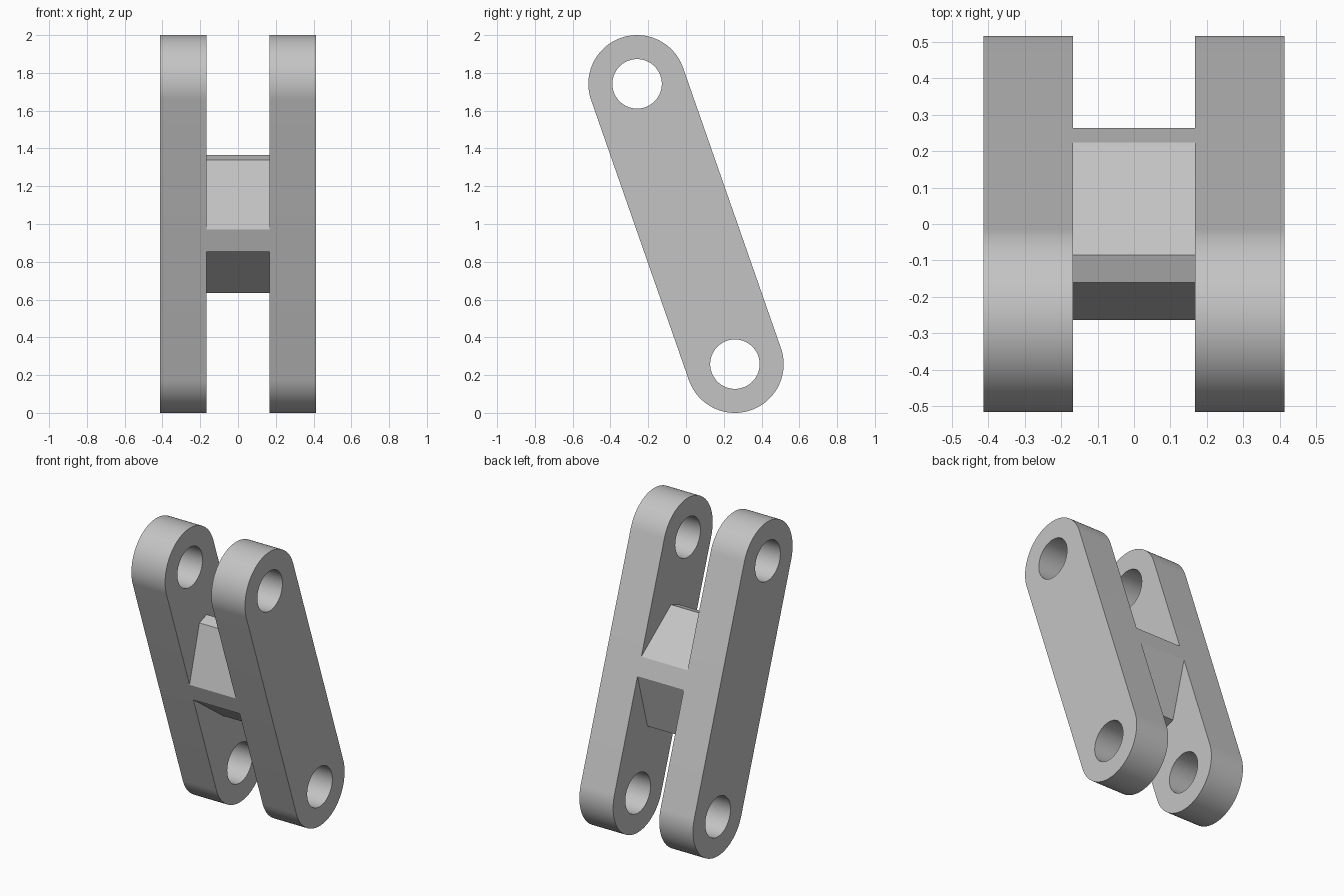
import bpy
import bmesh
from math import atan2, cos, hypot, pi, radians, sin
from mathutils import Matrix

if "Cube" in bpy.data.objects:
    bpy.data.objects.remove(bpy.data.objects["Cube"], do_unlink=True)

RADIUS = 0.258          # rounded end of each side plate
HOLE = 0.131            # pin hole
PIN_Y, PIN_Z = 0.259, 0.742
HALF = hypot(PIN_Y, PIN_Z)
INNER, OUTER = 0.168, 0.413
STEPS = 48

# Link leans forward; profiles are drawn upright and then tilted
TILT = Matrix.Translation((0, 0, 1)) @ Matrix.Rotation(atan2(PIN_Y, PIN_Z), 4, "X")

grey = bpy.data.materials.new("plain grey")
grey.use_nodes = True
grey.diffuse_color = (0.55, 0.55, 0.55, 1)
shader = next(n for n in grey.node_tree.nodes if n.type == "BSDF_PRINCIPLED")
shader.inputs["Base Color"].default_value = grey.diffuse_color


def arc(centre, radius, start, sweep, steps):
    return [(radius * cos(start + sweep * i / steps),
             centre + radius * sin(start + sweep * i / steps)) for i in range(steps + 1)]


def prism(name, profile, x0, x1):
    """Extrude a (y, z) profile along x and tilt it."""
    bm = bmesh.new()
    face = bm.faces.new([bm.verts.new((x0, y, z)) for y, z in profile])
    grown = bmesh.ops.extrude_face_region(bm, geom=[face])["geom"]
    bmesh.ops.translate(bm, vec=(x1 - x0, 0, 0),
                        verts=[g for g in grown if isinstance(g, bmesh.types.BMVert)])
    bm.transform(TILT)
    bmesh.ops.recalc_face_normals(bm, faces=bm.faces)
    mesh = bpy.data.meshes.new(name)
    bm.to_mesh(mesh)
    bm.free()
    mesh.materials.append(grey)
    obj = bpy.data.objects.new(name, mesh)
    bpy.context.collection.objects.link(obj)
    return obj


def drill(obj, cutter):
    """Cut the cutter out of the object, then discard it."""
    cutter.hide_render = True
    cut = obj.modifiers.new("pin hole", "BOOLEAN")
    cut.operation = "DIFFERENCE"
    cut.solver = "EXACT"
    cut.object = cutter
    bpy.context.view_layer.objects.active = obj
    bpy.ops.object.modifier_apply(modifier=cut.name)
    bpy.data.objects.remove(cutter, do_unlink=True)


# Side plates with a pin hole at each end
capsule = arc(HALF, RADIUS, 0, pi, STEPS) + arc(-HALF, RADIUS, pi, pi, STEPS)
parts = []
for name, x0, x1 in (("right_side_plate", -OUTER, -INNER),
                     ("left_side_plate", INNER, OUTER)):
    plate = prism(name, capsule, x0, x1)
    for end in (HALF, -HALF):
        circle = arc(end, HOLE, 0, 2 * pi, STEPS)[:-1]
        drill(plate, prism("hole_cutter", circle, x0 - 0.1, x1 + 0.1))
    parts.append(plate)

# Web between the plates, wide in the middle and tapering both ways
half_web = [(RADIUS, -0.06), (RADIUS, 0.06), (0.04, 0.373), (-0.04, 0.373)]
web = half_web + [(-y, -z) for y, z in half_web]
parts.append(prism("centre_web", web, -INNER, INNER))

# Smooth round ends and holes, crisp edges elsewhere
bpy.ops.object.select_all(action="DESELECT")
for part in parts:
    part.select_set(True)
bpy.context.view_layer.objects.active = parts[0]
bpy.ops.object.shade_smooth_by_angle(angle=radians(15))
